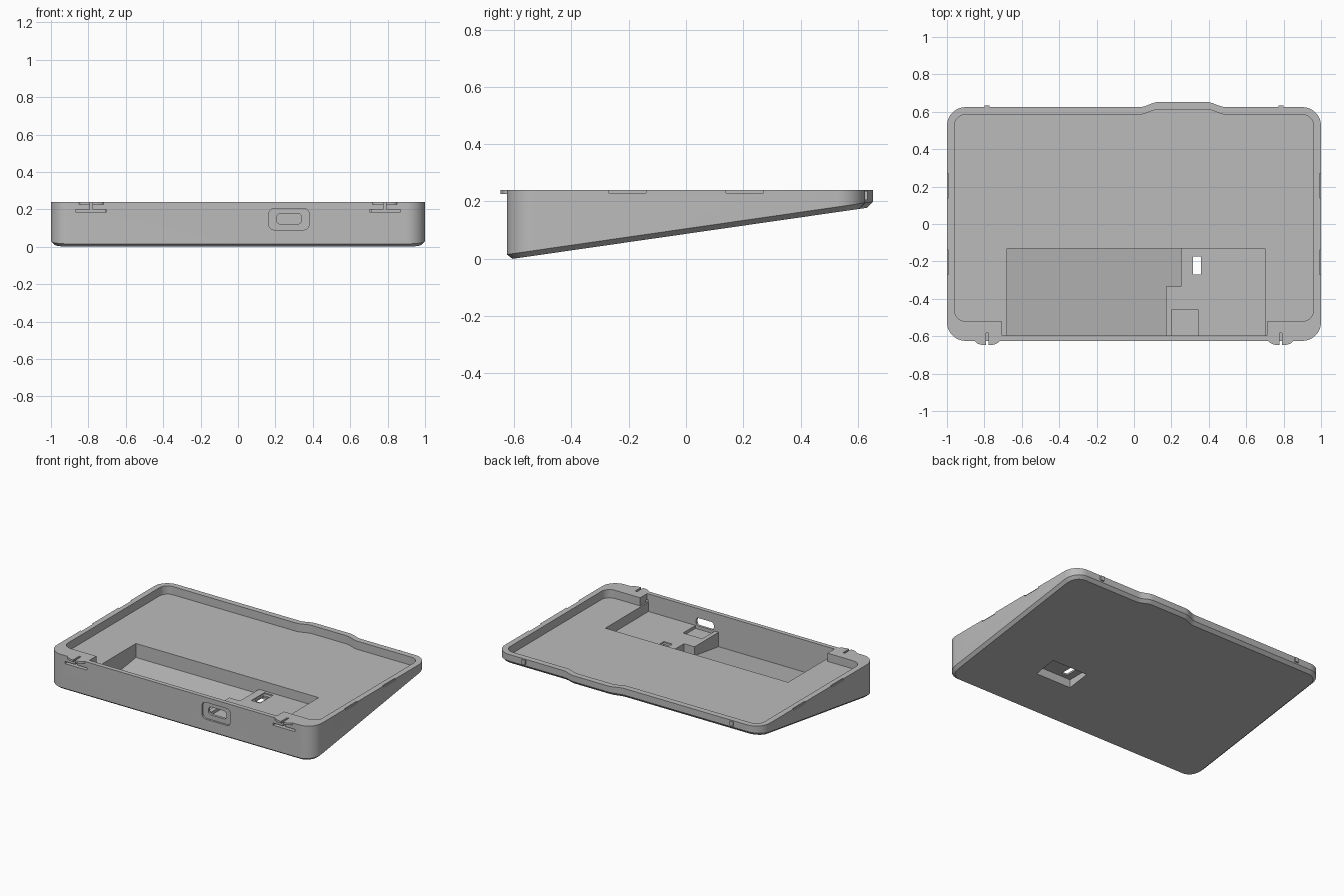
import bpy, bmesh
from math import sin, cos, pi

if "Cube" in bpy.data.objects:
    bpy.data.objects.remove(bpy.data.objects["Cube"])

grey = bpy.data.materials.new("plain_grey")
grey.use_nodes = True
colour = (0.5, 0.5, 0.5, 1)
grey.diffuse_color = colour
grey.node_tree.nodes["Principled BSDF"].inputs["Base Color"].default_value = colour

TOP, FLOOR, PLATFORM = 0.24, 0.184, 0.12


def underside(y, lift=0.0):
    """Height of the sloping base."""
    return 0.144 * (y + 0.605) + lift


def loft(name, loops):
    """Closed solid through a stack of matching loops."""
    bm = bmesh.new()
    rings = [[bm.verts.new(p) for p in loop] for loop in loops]
    n = len(rings[0])
    for a, b in zip(rings, rings[1:]):
        for i in range(n):
            j = (i + 1) % n
            bm.faces.new((a[i], a[j], b[j], b[i]))
    bm.faces.new(rings[0][::-1])
    bm.faces.new(rings[-1])
    bmesh.ops.recalc_face_normals(bm, faces=bm.faces)
    mesh = bpy.data.meshes.new(name)
    bm.to_mesh(mesh)
    bm.free()
    mesh.materials.append(grey)
    obj = bpy.data.objects.new(name, mesh)
    bpy.context.collection.objects.link(obj)
    return obj


def prism_z(name, pts, low, high):
    low_at = low if callable(low) else (lambda y: low)
    return loft(name, [[(x, y, low_at(y)) for x, y in pts],
                       [(x, y, high) for x, y in pts]])


def prism_y(name, pts, front, back):
    return loft(name, [[(x, y, z) for x, z in pts] for y in (front, back)])


def rect(x0, x1, y0, y1):
    return [(x0, y0), (x1, y0), (x1, y1), (x0, y1)]


def arc(cx, cy, r, start, steps=8):
    return [(cx + r * cos(start + pi / 2 * i / steps),
             cy + r * sin(start + pi / 2 * i / steps)) for i in range(steps + 1)]


def rounded(x0, x1, y0, y1, r):
    return (arc(x1 - r, y1 - r, r, 0) + arc(x0 + r, y1 - r, r, pi / 2)
            + arc(x0 + r, y0 + r, r, pi) + arc(x1 - r, y0 + r, r, 1.5 * pi))


def outline(inset, front):
    """Rounded case outline with the shallow bulge in the back edge."""
    x, y, r = 1 - inset, 0.625 - inset, 0.1 - inset
    steps = 8
    ease = [i / steps for i in range(steps + 1)]
    bump = [(0.49 - 0.1 * t, y + 0.027 * t * t * (3 - 2 * t)) for t in ease]
    bump += [(0.13 - 0.1 * t, y + 0.027 * (1 - t * t * (3 - 2 * t))) for t in ease]
    return (arc(x - r, y - r, r, 0) + bump + arc(r - x, y - r, r, pi / 2)
            + arc(r - x, front + r, r, pi) + arc(x - r, front + r, r, 1.5 * pi))


def cut(target, cutter):
    cutter.hide_render = True
    mod = target.modifiers.new("cut", 'BOOLEAN')
    mod.operation, mod.solver, mod.object = 'DIFFERENCE', 'EXACT', cutter
    bpy.context.view_layer.objects.active = target
    bpy.ops.object.modifier_apply(modifier=mod.name)
    bpy.data.objects.remove(cutter)


# Wedge shell with chamfered base
edge = outline(0, -0.625)
base = outline(0.02, -0.605)
case = loft("wedge_case", [[(x, y, underside(y)) for x, y in base],
                           [(x, y, underside(y, 0.018)) for x, y in edge],
                           [(x, y, TOP) for x, y in edge]])

# Shallow tray, leaving a block in each front corner
cut(case, prism_z("tray_cutter", outline(0.04, -0.52), FLOOR, 0.3))
cut(case, prism_z("front_tray_cutter", rect(-0.705, 0.71, -0.595, -0.45), FLOOR, 0.3))

# Deep pocket with a sloping floor, and the raised platform beside it
deep = [(-0.68, -0.595), (0.17, -0.595), (0.17, -0.335),
        (0.25, -0.335), (0.25, -0.13), (-0.68, -0.13)]
cut(case, prism_z("pocket_cutter", deep, lambda y: underside(y, 0.02), 0.3))
cut(case, prism_z("platform_cutter", rect(0.16, 0.70, -0.595, -0.13), PLATFORM, 0.3))
cut(case, prism_z("connector_cutter", rect(0.2, 0.345, -0.595, -0.46), 0.1, 0.3))

# Switch opening: recess below, shallow seat above, slot between
cut(case, prism_z("under_recess_cutter", rect(0.265, 0.535, -0.3, -0.14), -0.1, 0.1))
cut(case, prism_z("switch_seat_cutter", rect(0.305, 0.37, -0.29, -0.15), 0.112, 0.3))
cut(case, prism_z("switch_slot_cutter", rect(0.315, 0.357, -0.27, -0.175), 0.05, 0.3))

# Front port: rounded recess and through opening
cut(case, prism_y("port_recess_cutter", rounded(0.165, 0.38, 0.09, 0.205, 0.03), -0.7, -0.612))
cut(case, prism_y("port_hole_cutter", rounded(0.207, 0.34, 0.122, 0.176, 0.018), -0.7, -0.58))

for side, label in ((-1, "right"), (1, "left")):
    cx = 0.785 * side
    # Spring slots around each front clip
    cut(case, prism_z("clip_slot_cutter", rect(cx - 0.083, cx + 0.083, -0.7, -0.582), 0.185, 0.2))
    cut(case, prism_z("clip_gap_cutter", rect(cx - 0.007, cx + 0.007, -0.7, -0.582), 0.19, 0.3))
    # Shallow snap notches along the side rims
    for cy in (-0.205, 0.205):
        x0, x1 = sorted((0.992 * side, 1.1 * side))
        cut(case, prism_z("rim_notch_cutter", rect(x0, x1, cy - 0.065, cy + 0.065), 0.23, 0.3))
    # Split rounded front clip
    for half in (-1, 1):
        pts = [(cx + half * 0.007, -0.62)]
        pts += [(cx + half * (0.007 + 0.06 * sin(t * pi / 16)),
                 -0.62 - 0.028 * cos(t * pi / 16)) for t in range(9)]
        prism_z(f"{label}_clip_{'outer' if half == side else 'inner'}", pts, 0.226, TOP)
    # Small rear catch
    prism_z(f"{label}_rear_catch", rect(cx - 0.013, cx + 0.013, 0.62, 0.634), 0.205, 0.236)

# Smooth rounded walls, sharp edges elsewhere
bpy.ops.object.select_all(action='DESELECT')
case.select_set(True)
bpy.context.view_layer.objects.active = case
bpy.ops.object.shade_smooth_by_angle(angle=pi / 6)
